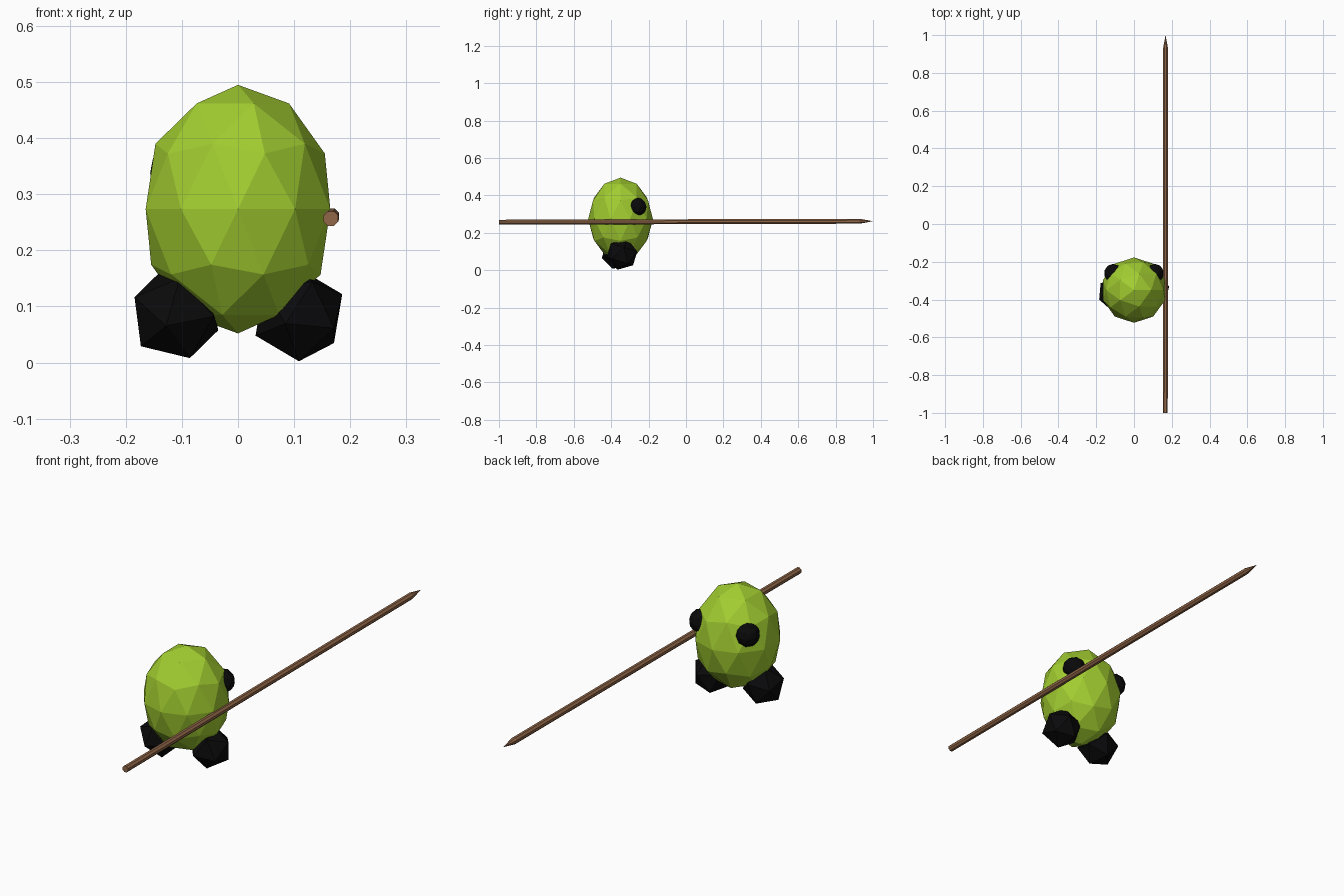
import bpy, bmesh, math
from mathutils import Matrix, Vector, Euler

if "Cube" in bpy.data.objects:
    bpy.data.objects.remove(bpy.data.objects["Cube"])


def material(name, rgb):
    m = bpy.data.materials.new(name)
    m.diffuse_color = (*rgb, 1.0)
    m.use_nodes = True
    m.node_tree.nodes["Principled BSDF"].inputs["Base Color"].default_value = m.diffuse_color
    return m


GREEN = material("lime green", (0.36, 0.61, 0.03))
BLACK = material("black", (0.003, 0.003, 0.0035))
BROWN = material("wood brown", (0.28, 0.135, 0.065))


def finish(name, bm, mat):
    bmesh.ops.recalc_face_normals(bm, faces=bm.faces[:])
    mesh = bpy.data.meshes.new(name)
    bm.to_mesh(mesh)
    bm.free()
    mesh.materials.append(mat)
    ob = bpy.data.objects.new(name, mesh)
    bpy.context.collection.objects.link(ob)
    return ob


def ball(name, centre, radii, detail, mat, rot=(0, 0, 0)):
    bm = bmesh.new()
    bmesh.ops.create_icosphere(bm, subdivisions=detail, radius=1.0)
    turn = Euler([math.radians(a) for a in rot]).to_matrix().to_4x4()
    bm.transform(Matrix.Translation(centre) @ turn @ Matrix.Diagonal((*radii, 1)))
    return finish(name, bm, mat)


# Egg-shaped faceted body
ball("body", (0, -0.35, 0.2735), (0.173, 0.173, 0.2215), 2, GREEN)

# Eyes on the back-facing side
for side, label in ((-1, "left"), (1, "right")):
    ball(label + "_eye", (side * 0.109, -0.261, 0.338), (0.05,) * 3, 2, BLACK)

# Chunky feet, tilted and slightly staggered
ball("right_foot", (0.1085, -0.342, 0.085), (0.0864,) * 3, 1, BLACK, (-17, 0, 0))
ball("left_foot", (-0.11, -0.368, 0.087), (0.0864,) * 3, 1, BLACK, (-17, -17, 0))

# Long wooden spear: octagonal shaft with a pointed tip
bm = bmesh.new()
SIDES = 8
start, end = Vector((0.1655, -1, 0.2565)), Vector((0.167, 1, 0.262))
rings = []
for t in (0.0, 0.965):
    c = start.lerp(end, t)
    rings.append([bm.verts.new(c + Vector((math.cos(a), 0, math.sin(a))) * 0.0142)
                  for a in (2 * math.pi * (i + 0.5) / SIDES for i in range(SIDES))])
tip = bm.verts.new(end)
bm.faces.new(rings[0])
for i in range(SIDES):
    j = (i + 1) % SIDES
    bm.faces.new((rings[0][i], rings[0][j], rings[1][j], rings[1][i]))
    bm.faces.new((rings[1][i], rings[1][j], tip))
finish("spear", bm, BROWN)
